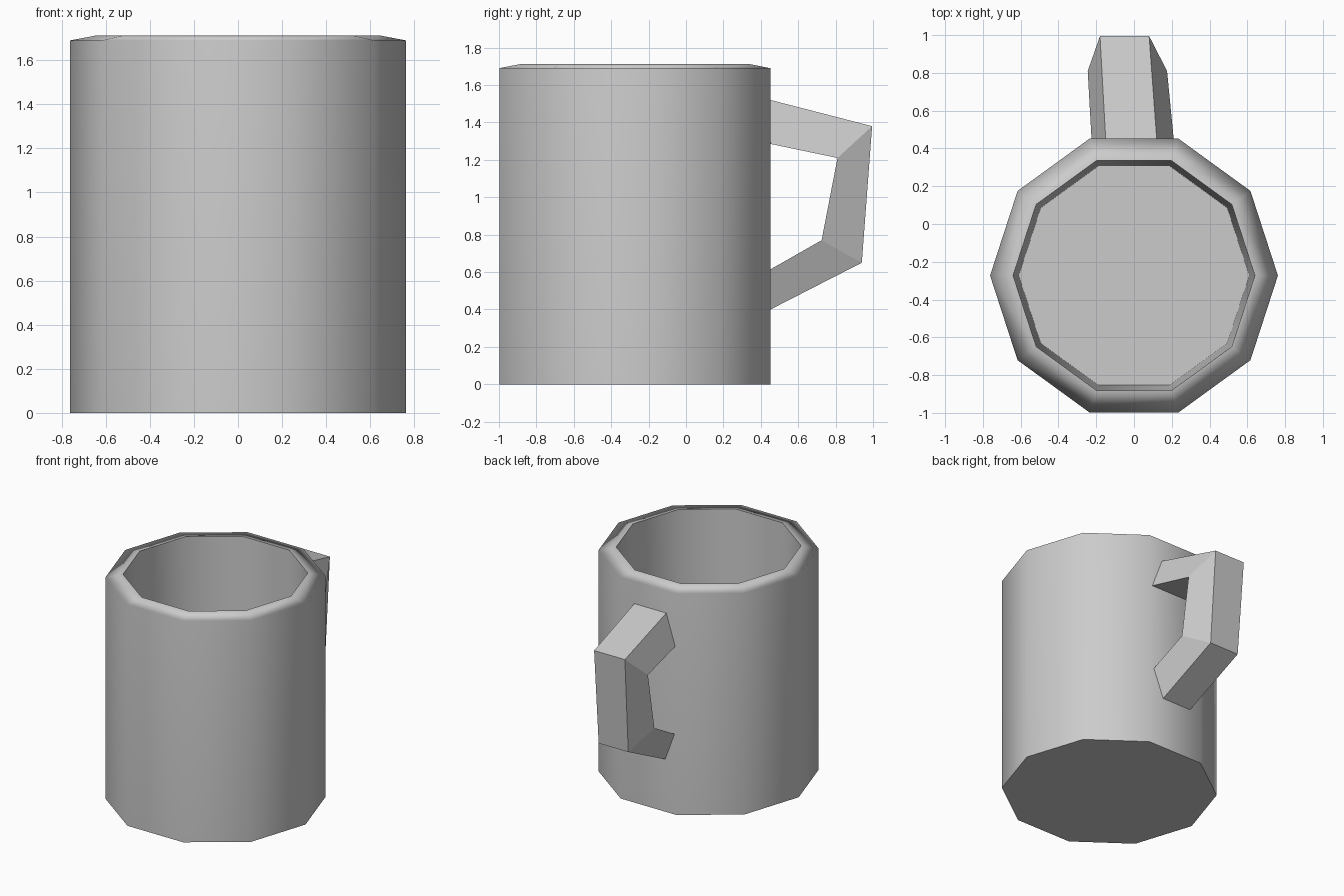
import bpy
import bmesh
from math import cos, sin, pi

cube = bpy.data.objects.get("Cube")
if cube:
    bpy.data.objects.remove(cube, do_unlink=True)

SIDES = 10
CENTRE_Y = -0.273

grey = bpy.data.materials.new("plain grey")
grey.use_nodes = True
colour = (0.6, 0.6, 0.6, 1)
grey.diffuse_color = colour
grey.node_tree.nodes["Principled BSDF"].inputs["Base Color"].default_value = colour


def make_object(name, bm):
    bmesh.ops.recalc_face_normals(bm, faces=bm.faces)
    mesh = bpy.data.meshes.new(name)
    bm.to_mesh(mesh)
    bm.free()
    mesh.materials.append(grey)
    obj = bpy.data.objects.new(name, mesh)
    bpy.context.collection.objects.link(obj)
    return obj


def bridge(bm, a, b):
    n = len(a)
    return [bm.faces.new((a[i], a[(i + 1) % n], b[(i + 1) % n], b[i])) for i in range(n)]


# Mug body: outer wall, sloping rim, tapered inside wall, floor
profile = [(0.762, 0), (0.762, 1.69), (0.64, 1.713), (0.61, 0.12)]
bm = bmesh.new()
rings = []
for r, z in profile:
    rings.append([bm.verts.new((r * cos(2 * pi * i / SIDES),
                                CENTRE_Y + r * sin(2 * pi * i / SIDES), z))
                  for i in range(SIDES)])
for lower, upper in zip(rings, rings[1:]):
    for face in bridge(bm, lower, upper):
        face.smooth = True
bm.faces.new(rings[0])
bm.faces.new(rings[-1])
# Base, inner lip and floor edges stay crisp; the outer rim edge is soft
for ring in (rings[0], rings[2], rings[3]):
    for i in range(SIDES):
        bm.edges.get((ring[i], ring[(i + 1) % SIDES])).smooth = False
body = make_object("mug_body", bm)
weighted = body.modifiers.new("soft rim", "WEIGHTED_NORMAL")
weighted.keep_sharp = True

# Handle: four-sided sections from the upper joint round to the lower joint
# Each side gives x left, x right, y, z for the outer and the inner edge
WALL = 0.452
sections = [
    ((-0.15, 0.12, WALL, 1.52), (-0.225, 0.21, WALL, 1.285)),
    ((-0.18, 0.08, 0.995, 1.38), (-0.245, 0.175, 0.81, 1.21)),
    ((-0.17, 0.08, 0.94, 0.65), (-0.24, 0.165, 0.725, 0.77)),
    ((-0.14, 0.11, WALL, 0.40), (-0.22, 0.195, WALL, 0.615)),
]
bm = bmesh.new()
loops = []
for (ol, o_r, oy, oz), (il, ir, iy, iz) in sections:
    corners = [(ol, oy, oz), (o_r, oy, oz), (ir, iy, iz), (il, iy, iz)]
    loops.append([bm.verts.new(c) for c in corners])
for a, b in zip(loops, loops[1:]):
    bridge(bm, a, b)
bm.faces.new(loops[0])
bm.faces.new(loops[-1])
make_object("handle", bm)
